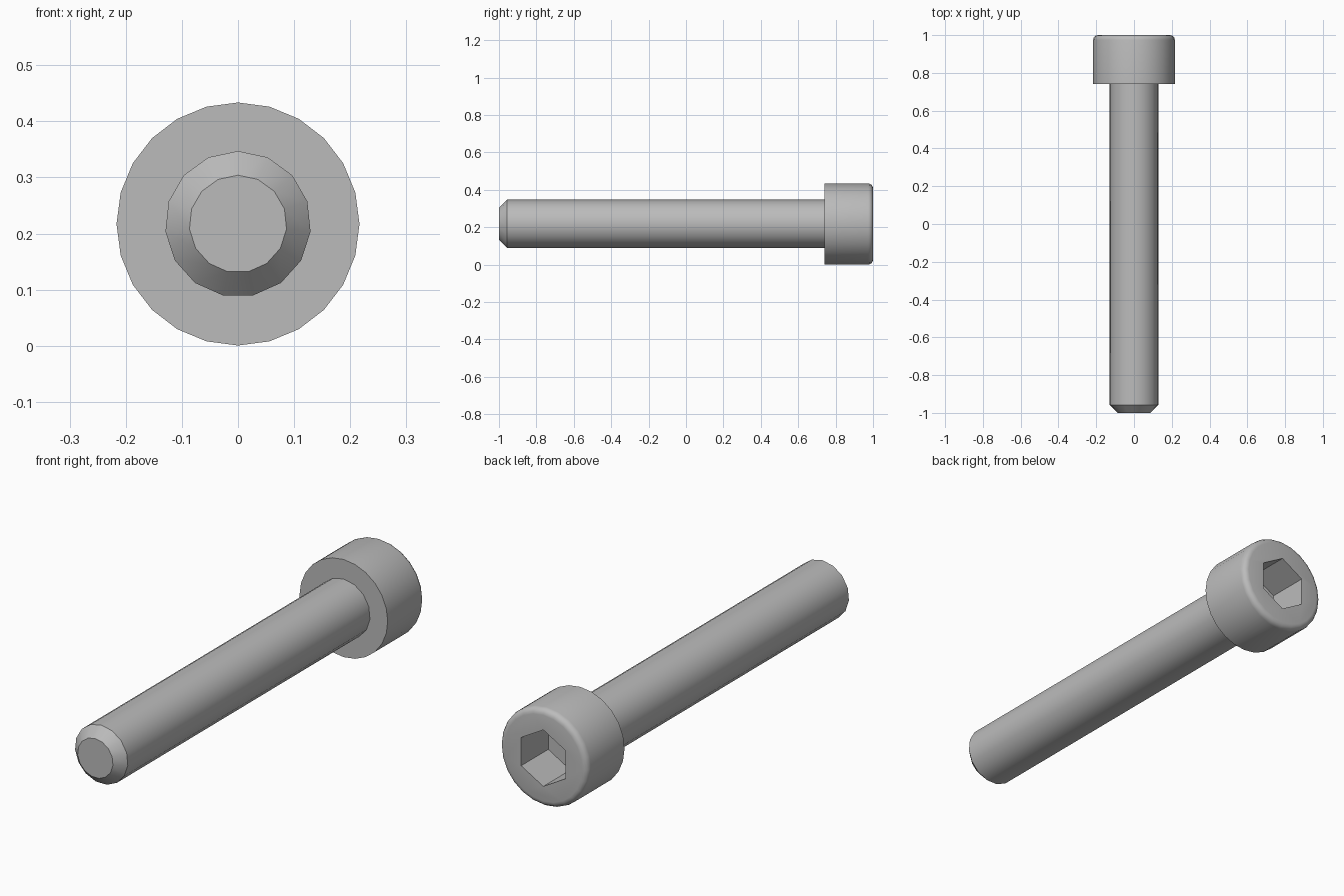
import bpy, bmesh, math
from math import pi, sin, cos

if "Cube" in bpy.data.objects:
    bpy.data.objects.remove(bpy.data.objects["Cube"])

HEAD_R, SHAFT_R, TIP_R = 0.2165, 0.13, 0.087
AXIS_Z = 0.217
HEAD_FRONT, HEAD_BACK, ROUND = 0.74, 1.0, 0.026
SOCKET_FLATS, SOCKET_DEPTH = 0.217, 0.19

steel = bpy.data.materials.new("grey_steel")
steel.use_nodes = True
grey = (0.5, 0.5, 0.5, 1)
steel.diffuse_color = grey
steel.node_tree.nodes["Principled BSDF"].inputs["Base Color"].default_value = grey


def lathe(name, profile, sides):
    """Revolve (radius, y) points around the lengthwise axis and cap both ends."""
    bm = bmesh.new()
    rings = []
    for r, y in profile:
        angles = [2 * pi * i / sides for i in range(sides)]
        rings.append([bm.verts.new((r * sin(a), y, AXIS_Z + r * cos(a))) for a in angles])
    for low, high in zip(rings, rings[1:]):
        for i in range(sides):
            j = (i + 1) % sides
            bm.faces.new((low[i], low[j], high[j], high[i]))
    bm.faces.new(rings[0])
    bm.faces.new(rings[-1])
    bmesh.ops.recalc_face_normals(bm, faces=bm.faces)
    mesh = bpy.data.meshes.new(name)
    bm.to_mesh(mesh)
    bm.free()
    mesh.materials.append(steel)
    obj = bpy.data.objects.new(name, mesh)
    bpy.context.collection.objects.link(obj)
    return obj


def activate(obj):
    bpy.ops.object.select_all(action='DESELECT')
    obj.select_set(True)
    bpy.context.view_layer.objects.active = obj


# Shaft with a chamfered tip, its hidden end set into the head
shaft = lathe("shaft", [(TIP_R, -1), (SHAFT_R, -0.957), (SHAFT_R, HEAD_FRONT + 0.02)], 15)

# Cylindrical head with a rounded back rim
rim = [(HEAD_R - ROUND + ROUND * cos(t), HEAD_BACK - ROUND + ROUND * sin(t))
       for t in (pi / 2 * i / 4 for i in range(5))]
head = lathe("head", [(HEAD_R, HEAD_FRONT)] + rim, 24)

# Hexagonal socket cut into the head, one corner pointing up
corner = SOCKET_FLATS / math.sqrt(3)
cutter = lathe("socket_cutter", [(corner, HEAD_BACK - SOCKET_DEPTH), (corner, HEAD_BACK + 0.1)], 6)
cutter.hide_render = True
cut = head.modifiers.new("socket", 'BOOLEAN')
cut.operation = 'DIFFERENCE'
cut.solver = 'EXACT'
cut.object = cutter
activate(head)
bpy.ops.object.modifier_apply(modifier=cut.name)
bpy.data.objects.remove(cutter)

# Smooth round sides, crisp edges
for part in (shaft, head):
    activate(part)
    bpy.ops.object.shade_smooth_by_angle(angle=math.radians(35))
